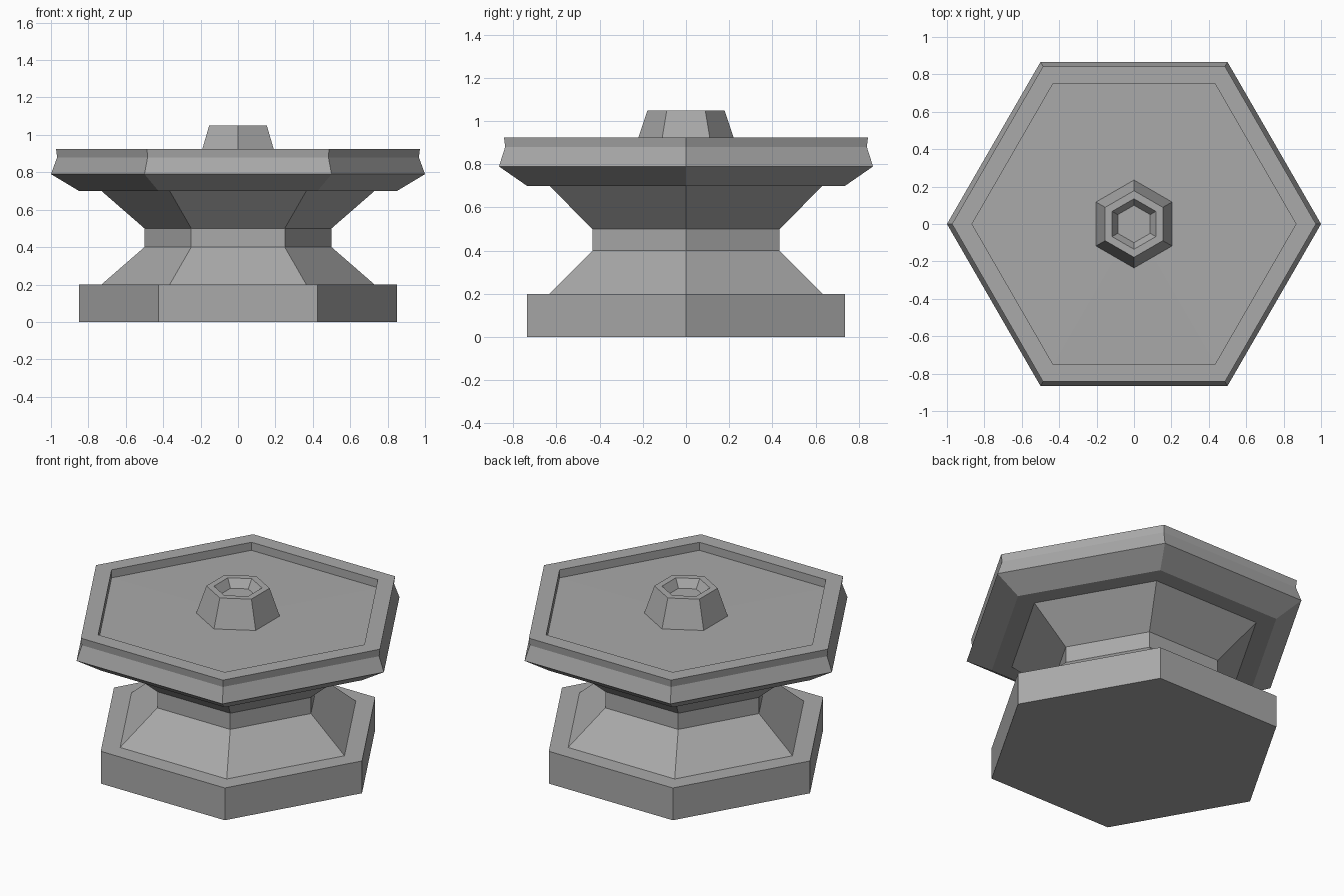
import bpy, bmesh
from math import cos, sin, pi

cube = bpy.data.objects.get("Cube")
if cube:
    bpy.data.objects.remove(cube, do_unlink=True)

SIDES = 6

grey = bpy.data.materials.new("stone_grey")
grey.use_nodes = True
colour = (0.4, 0.4, 0.4, 1)
grey.diffuse_color = colour
grey.node_tree.nodes["Principled BSDF"].inputs["Base Color"].default_value = colour


def hex_lathe(name, profile, turn=0.0, cap_start=True, cap_end=True):
    """Sweep (radius, height) points around z as flat hexagonal rings."""
    bm = bmesh.new()
    rings = []
    for r, z in profile:
        angles = [turn + 2 * pi * i / SIDES for i in range(SIDES)]
        rings.append([bm.verts.new((r * cos(a), r * sin(a), z)) for a in angles])
    for low, high in zip(rings, rings[1:]):
        for i in range(SIDES):
            j = (i + 1) % SIDES
            bm.faces.new((low[i], low[j], high[j], high[i]))
    if cap_start:
        bm.faces.new(rings[0][::-1])
    if cap_end:
        bm.faces.new(rings[-1])
    mesh = bpy.data.meshes.new(name)
    bm.to_mesh(mesh)
    bm.free()
    mesh.materials.append(grey)
    obj = bpy.data.objects.new(name, mesh)
    bpy.context.collection.objects.link(obj)
    return obj


# Foot slab, waisted stem and the flare under the basin
hex_lathe("pedestal", [(0.85, 0), (0.85, 0.2), (0.73, 0.2), (0.5, 0.4),
                       (0.5, 0.5), (0.73, 0.7)], cap_end=False)

# Wide basin with bevelled underside, flat rim and shallow floor
hex_lathe("basin", [(0.73, 0.7), (0.85, 0.7), (1.0, 0.79), (0.967, 0.88),
                    (0.973, 0.925), (0.866, 0.925), (0.866, 0.875),
                    (0.235, 0.88)], cap_start=False, cap_end=False)

# Central spout, turned so its flats face the basin corners, with a hollow top
hex_lathe("spout", [(0.235, 0.88), (0.178, 1.05), (0.135, 1.05), (0.1, 1.0)],
          turn=pi / 6, cap_start=False)

# Floor disc under the spout closing the gap between the two hexagons
hex_lathe("spout_seat", [(0.236, 0.8795), (0.235, 0.88)])
